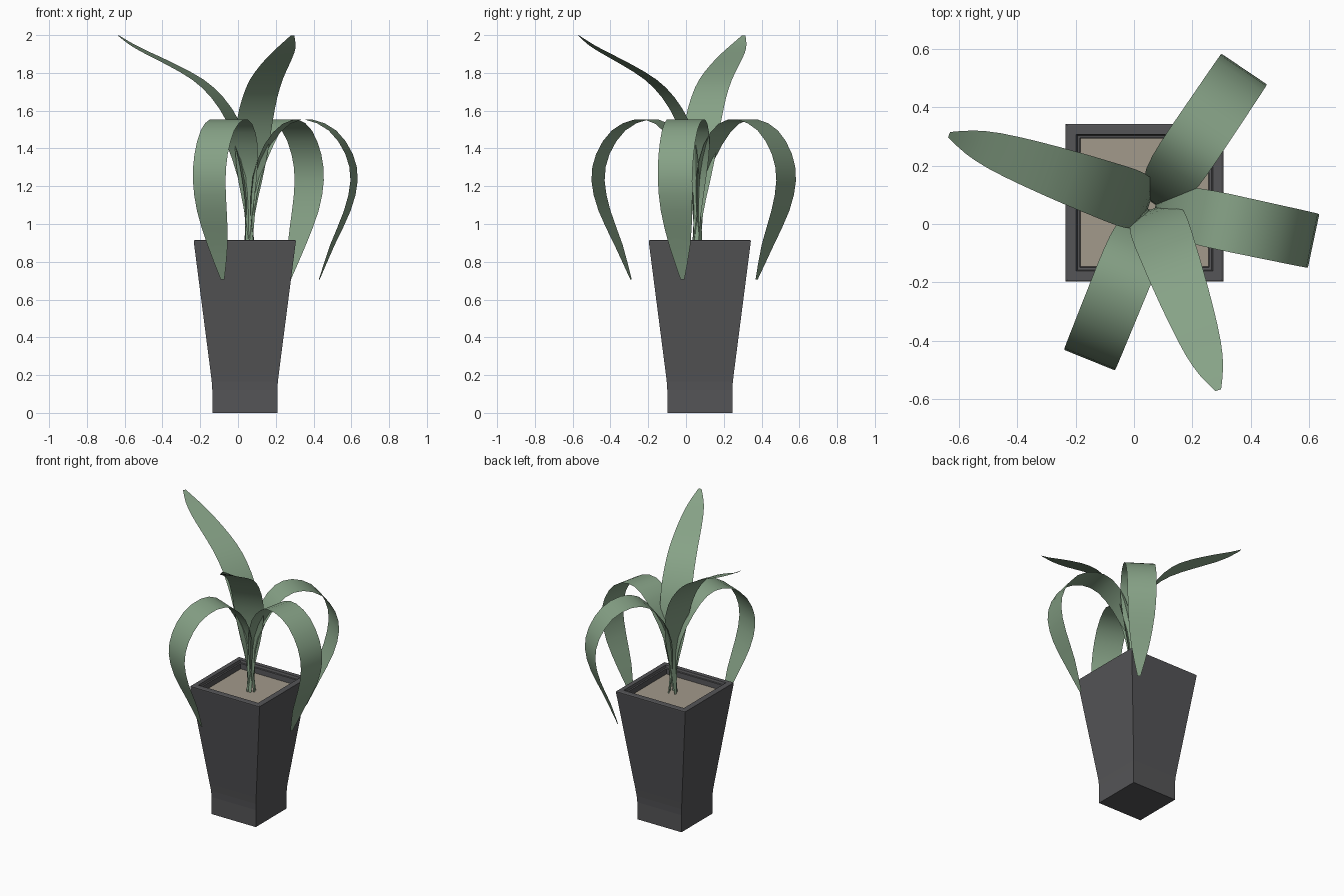
import bpy, bmesh, math

if "Cube" in bpy.data.objects:
    bpy.data.objects.remove(bpy.data.objects["Cube"])

CX, CY = 0.036, 0.073      # pot centre
LX, LY = 0.06, 0.06        # where the leaves emerge


def material(name, rgb):
    m = bpy.data.materials.new(name)
    m.diffuse_color = (*rgb, 1)
    m.use_nodes = True
    m.node_tree.nodes["Principled BSDF"].inputs["Base Color"].default_value = m.diffuse_color
    return m


def finish(name, bm, mat, smooth):
    me = bpy.data.meshes.new(name)
    bm.to_mesh(me)
    bm.free()
    me.materials.append(mat)
    for p in me.polygons:
        p.use_smooth = smooth
    ob = bpy.data.objects.new(name, me)
    bpy.context.collection.objects.link(ob)
    return ob


def square_loft(name, profile, mat, cap_top=False):
    """Stack square rings given as (half width, z)."""
    bm = bmesh.new()
    rings = [[bm.verts.new((CX + sx * h, CY + sy * h, z))
              for sx, sy in ((-1, -1), (1, -1), (1, 1), (-1, 1))] for h, z in profile]
    for a, b in zip(rings, rings[1:]):
        for i in range(4):
            j = (i + 1) % 4
            bm.faces.new((a[i], a[j], b[j], b[i]))
    bm.faces.new(rings[0][::-1])
    if cap_top:
        bm.faces.new(rings[-1])
    return finish(name, bm, mat, False)


def catmull(pts, sub):
    """Smooth path through (radius, z, half width) points."""
    p = [pts[0]] + pts + [pts[-1]]
    out = []
    for k in range(1, len(p) - 2):
        for s in range(sub):
            t = s / sub
            out.append([0.5 * (2 * b + (c - a) * t + (2 * a - 5 * b + 4 * c - d) * t * t
                               + (3 * b - a - 3 * c + d) * t ** 3)
                        for a, b, c, d in zip(*p[k - 1:k + 3])])
    out.append(list(pts[-1]))
    return out


def leaf(name, angle, pts, scale, mat):
    """Flat ribbon bent along a radial path."""
    a = math.radians(angle)
    c, s = math.cos(a), math.sin(a)
    bm = bmesh.new()
    rows = []
    for r, z, w in catmull(pts, 2):
        r *= scale
        rows.append([bm.verts.new((LX + c * r - s * k * w, LY + s * r + c * k * w, z))
                     for k in (-1, 0, 1)])
    for u, v in zip(rows, rows[1:]):
        for i in range(2):
            bm.faces.new((u[i], v[i], v[i + 1], u[i + 1]))
    return finish(name, bm, mat, True)


dark = material("dark_grey", (0.09, 0.09, 0.095))
beige = material("soil_beige", (0.36, 0.32, 0.26))
green = material("leaf_green", (0.24, 0.36, 0.24))

# Tapered square pot with stepped rim and hollow top
square_loft("pot", [(0.172, 0), (0.172, 0.12), (0.175, 0.165), (0.181, 0.215),
                    (0.270, 0.905), (0.270, 0.912), (0.264, 0.916), (0.234, 0.916),
                    (0.230, 0.900), (0.221, 0.898), (0.219, 0.855)], dark)

# Soil slab
square_loft("soil", [(0.217, 0.84), (0.219, 0.862)], beige, True)

# Drooping leaves
droop = [(0.03, 0.86, 0.008), (0.012, 1.05, 0.022), (0.03, 1.25, 0.055),
         (0.10, 1.42, 0.088), (0.20, 1.53, 0.097), (0.32, 1.553, 0.097),
         (0.45, 1.495, 0.096), (0.54, 1.37, 0.095), (0.567, 1.23, 0.093),
         (0.53, 1.07, 0.085), (0.45, 0.89, 0.058), (0.378, 0.705, 0.010)]
for i, ang in enumerate((-12, 56, 248)):
    leaf(f"drooping_leaf_{i + 1}", ang, droop, 1.0, green)

# Upright leaves
upright = [(0.03, 0.86, 0.008), (0.010, 1.05, 0.028), (0.015, 1.22, 0.065),
           (0.04, 1.39, 0.093), (0.09, 1.54, 0.101), (0.18, 1.67, 0.098),
           (0.29, 1.765, 0.092), (0.44, 1.845, 0.080), (0.57, 1.905, 0.064),
           (0.66, 1.95, 0.042), (0.735, 1.998, 0.010)]
leaf("upright_leaf_1", 160.5, upright, 1.0, green)
leaf("upright_leaf_2", 290, upright, 0.91, green)
